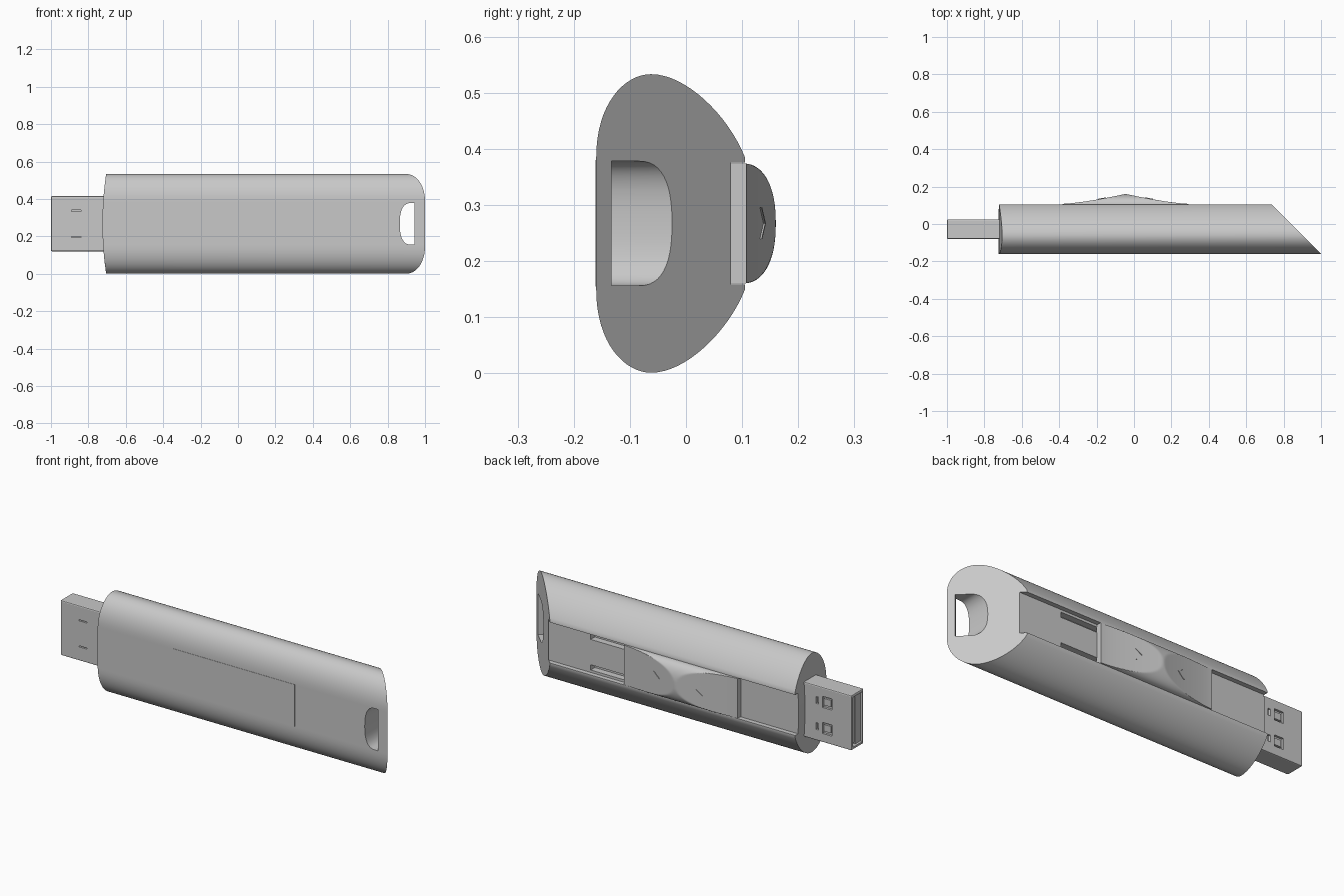
import bpy, bmesh, math
from mathutils import Vector

cube = bpy.data.objects.get("Cube")
if cube:
    bpy.data.objects.remove(cube)

MID = 0.267          # height of the long axis
FLOOR = 0.08         # y of the slider channel floor


def material(name, value):
    m = bpy.data.materials.new(name)
    m.use_nodes = True
    col = (value, value, value, 1)
    m.diffuse_color = col
    m.node_tree.nodes["Principled BSDF"].inputs["Base Color"].default_value = col
    return m


GREY = material("plain grey", 0.58)


def finish(name, bm):
    bmesh.ops.remove_doubles(bm, verts=bm.verts, dist=1e-5)
    bmesh.ops.recalc_face_normals(bm, faces=bm.faces)
    me = bpy.data.meshes.new(name)
    bm.to_mesh(me)
    bm.free()
    me.materials.append(GREY)
    ob = bpy.data.objects.new(name, me)
    bpy.context.collection.objects.link(ob)
    return ob


def box(name, x, y, z, bevel=0):
    bm = bmesh.new()
    bmesh.ops.create_cube(bm, size=1)
    for v in bm.verts:
        v.co = [r[0] + (c + 0.5) * (r[1] - r[0]) for c, r in zip(v.co, (x, y, z))]
    if bevel:
        bmesh.ops.bevel(bm, geom=bm.edges[:], offset=bevel, segments=2,
                        profile=0.5, affect='EDGES')
    return finish(name, bm)


def cut(ob, cutters):
    for c in cutters:
        mod = ob.modifiers.new("cut", 'BOOLEAN')
        mod.operation, mod.solver, mod.object = 'DIFFERENCE', 'EXACT', c
    dg = bpy.context.evaluated_depsgraph_get()
    ob.data = bpy.data.meshes.new_from_object(ob.evaluated_get(dg))
    ob.modifiers.clear()
    for c in cutters:
        bpy.data.objects.remove(c)


def smooth(ob, angle=30):
    bpy.ops.object.select_all(action='DESELECT')
    ob.select_set(True)
    bpy.context.view_layer.objects.active = ob
    bpy.ops.object.shade_smooth_by_angle(angle=math.radians(angle))


def bezier(a, b, c, d, n=16):
    a, b, c, d = map(Vector, (a, b, c, d))
    return [a * (1-t)**3 + b * 3*t*(1-t)**2 + c * 3*t*t*(1-t) + d * t**3
            for t in (i / n for i in range(n + 1))]


# Casing: rows of front/back profile points, with a channel along the back,
# a bowed left end and a slanted right end
front = [Vector((-0.16, h)) for h in (0, 0.06, 0.109, 0.109)]
back = [Vector((FLOOR, h)) for h in (0, 0.06, 0.109)] + [Vector((0.105, 0.109))]
front += bezier((-0.16, 0.118), (-0.16, 0.213), (-0.11, 0.266), (-0.062, 0.266))
back += bezier((0.105, 0.118), (0.075, 0.193), (0, 0.266), (-0.062, 0.266))
pairs = list(zip(front, back))
rows = [(f, b, -1) for f, b in pairs[:0:-1]] + [(f, b, 1) for f, b in pairs]

bm = bmesh.new()
loops = []
for f, b, s in rows:
    left = -0.725 + 0.02 * (f.y / 0.266) ** 2
    left_b = -0.725 + 0.02 * (b.y / 0.266) ** 2
    loops.append([bm.verts.new((x, p.x, MID + s * p.y)) for x, p in
                  ((left, f), (0.84 - f.x, f), (0.84 - b.x, b), (left_b, b))])
for r0, r1 in zip(loops, loops[1:]):
    for k in range(4):
        j = (k + 1) % 4
        bm.faces.new((r0[k], r0[j], r1[j], r1[k]))
casing = finish("casing", bm)

# Lanyard hole cutter: D shape whose flat side leans with the slanted end
bm = bmesh.new()
ends = []
for y in (-0.168, 0.2):
    pts = [(1.105 + y, -0.111)]
    for i in range(25):
        a = math.pi * (i / 24 - 0.5)
        c, s = abs(math.cos(a)), math.sin(a)
        pts.append((0.925 - 0.06 * c ** 0.8,
                    0.111 * math.copysign(abs(s) ** 0.8, s)))
    pts.append((1.105 + y, 0.111))
    ends.append([bm.verts.new((x, y, MID + z)) for x, z in pts])
bm.faces.new(ends[0])
bm.faces.new(ends[1])
for i in range(len(pts)):
    j = (i + 1) % len(pts)
    bm.faces.new((ends[0][i], ends[0][j], ends[1][j], ends[1][i]))
hole = finish("hole_cutter", bm)

# Two guide slots in the channel floor
slots = [box("slot_cutter", (0.1, 0.51), (0.045, 0.09),
             (MID + s * 0.082 - 0.014, MID + s * 0.082 + 0.014)) for s in (-1, 1)]
cut(casing, [hole] + slots)
smooth(casing)


# Slider button: rounded ridge with two concave thumb scoops
PEAK, HALF = -0.045, 0.337


def scoop(x):
    return 0.108 + 0.053 * max(0, 1 - abs(x - PEAK) / HALF) ** 1.4


bm = bmesh.new()
grid = []
NX, NZ = 80, 60
for i in range(NX + 1):
    x = PEAK + HALF * (2 * i / NX - 1)
    ring = []
    for k in range(NZ + 1):
        s = -math.cos(math.pi * k / NZ)
        dome = 0.1 + 0.06 * max(0, 1 - abs(s) ** 2.3) ** (1 / 2.3)
        ring.append(bm.verts.new((x, min(dome, scoop(x)), MID + 0.107 * s)))
    ring += [bm.verts.new((x, FLOOR - 0.002, MID + s * 0.107)) for s in (1, -1)]
    grid.append(ring)
for a, b in zip(grid, grid[1:]):
    for k in range(len(a)):
        j = (k + 1) % len(a)
        bm.faces.new((a[k], a[j], b[j], b[k]))
bm.faces.new(grid[0])
bm.faces.new(grid[-1])
slider = finish("slider_button", bm)
smooth(slider, 25)

# Arrow marks on the scoops, pointing at the ridge
for side, label in ((-1, "left"), (1, "right")):
    bm = bmesh.new()
    for s in (-1, 1):
        quad = []
        for d, z in ((0.105, 0), (0.112, 0), (0.147, 0.028), (0.14, 0.028)):
            x = PEAK + side * d
            quad.append((x, scoop(x), MID + s * z))
        low = [bm.verts.new((x, y - 0.004, z)) for x, y, z in quad]
        top = [bm.verts.new((x, y + 0.003, z)) for x, y, z in quad]
        bm.faces.new(low)
        bm.faces.new(top)
        for k in range(4):
            j = (k + 1) % 4
            bm.faces.new((low[k], low[j], top[j], top[k]))
    finish("arrow_mark_" + label, bm)

# Metal plug: hollow shell with latch windows
plug = box("plug_shell", (-1, -0.6), (-0.08, 0.025), (0.12, 0.415), 0.006)
tools = [box("mouth_cutter", (-1.1, -0.74), (-0.068, 0.013), (0.134, 0.401))]
for s in (-1, 1):
    z = MID + s * 0.07
    tools.append(box("window_cutter", (-0.885, -0.83), (0, 0.1), (z - 0.03, z + 0.03)))
    tools.append(box("notch_cutter", (-0.805, -0.79), (0, 0.1), (z - 0.018, z + 0.018)))
    tools.append(box("slit_cutter", (-0.89, -0.84), (-0.1, -0.06), (z - 0.003, z + 0.003)))
cut(plug, tools)

# Contact tongue inside the plug, and springs in the windows
box("contact_tongue", (-0.99, -0.7), (-0.066, -0.022), (0.136, 0.399))
box("inner_core", (-0.985, -0.7), (-0.024, 0.009), (0.145, 0.39))
for s, label in ((-1, "lower"), (1, "upper")):
    z = MID + s * 0.07
    box("spring_" + label, (-0.875, -0.835), (0.005, 0.02), (z - 0.018, z + 0.018))

# Thin label panel on the flat front
box("label_panel", (-0.28, 0.45), (-0.1615, -0.155), (0.155, 0.38))
